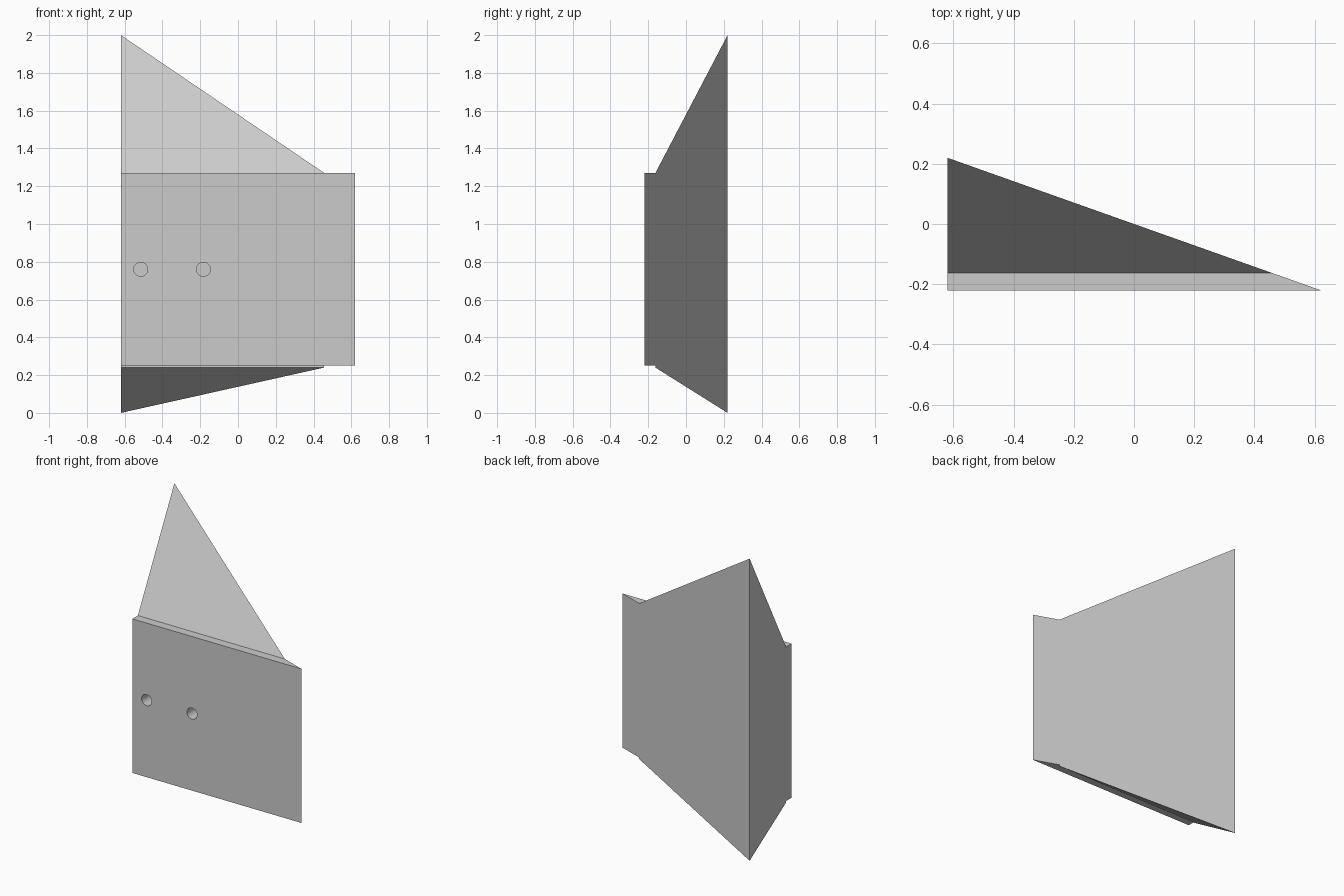
import bpy, bmesh

cube = bpy.data.objects.get("Cube")
if cube:
    bpy.data.objects.remove(cube, do_unlink=True)

# Single grey material
grey = bpy.data.materials.new("light_grey")
grey.use_nodes = True
COLOUR = (0.6, 0.6, 0.6, 1)
grey.diffuse_color = COLOUR
grey.node_tree.nodes["Principled BSDF"].inputs["Base Color"].default_value = COLOUR

SIDE, FRONT, BACK = -0.62, -0.22, 0.22
STEP = -0.162
HOLE_Z, HOLE_RADIUS, HOLE_DEPTH = 0.76, 0.037, 0.2

# Side outline (y, z), starting and ending on the sharp back edge
outline = [(BACK, 2), (STEP, 1.27), (FRONT, 1.27), (FRONT, 0.25),
           (STEP, 0.25), (STEP, 0.24), (BACK, 0)]

# Wedge body: each outline point runs across to the slanted back plane
bm = bmesh.new()
near = [bm.verts.new((SIDE, y, z)) for y, z in outline]
far = [v if y == BACK else bm.verts.new((SIDE * y / BACK, y, z))
       for v, (y, z) in zip(near, outline)]
bm.faces.new(near)
bm.faces.new(far[::-1])
for i in range(len(outline) - 1):
    corners = dict.fromkeys((near[i], far[i], far[i + 1], near[i + 1]))
    bm.faces.new(list(corners))
bmesh.ops.recalc_face_normals(bm, faces=bm.faces)
mesh = bpy.data.meshes.new("wedge_bracket")
bm.to_mesh(mesh)
bm.free()
body = bpy.data.objects.new("wedge_bracket", mesh)
bpy.context.collection.objects.link(body)
mesh.materials.append(grey)

# Blind round holes in the front face
cutters = []
for x in (-0.515, -0.183):
    bpy.ops.mesh.primitive_cylinder_add(
        vertices=32, radius=HOLE_RADIUS, depth=HOLE_DEPTH * 2,
        location=(x, FRONT, HOLE_Z), rotation=(1.570796, 0, 0))
    cutter = bpy.context.object
    cutter.name = "hole_cutter"
    cutter.hide_render = True
    cutter.data.materials.append(grey)
    cutters.append(cutter)
    hole = body.modifiers.new("hole", 'BOOLEAN')
    hole.operation, hole.solver, hole.object = 'DIFFERENCE', 'EXACT', cutter

bpy.ops.object.select_all(action='DESELECT')
body.select_set(True)
bpy.context.view_layer.objects.active = body
for name in [m.name for m in body.modifiers]:
    bpy.ops.object.modifier_apply(modifier=name)
for cutter in cutters:
    bpy.data.objects.remove(cutter, do_unlink=True)
bpy.ops.object.shade_smooth_by_angle()
